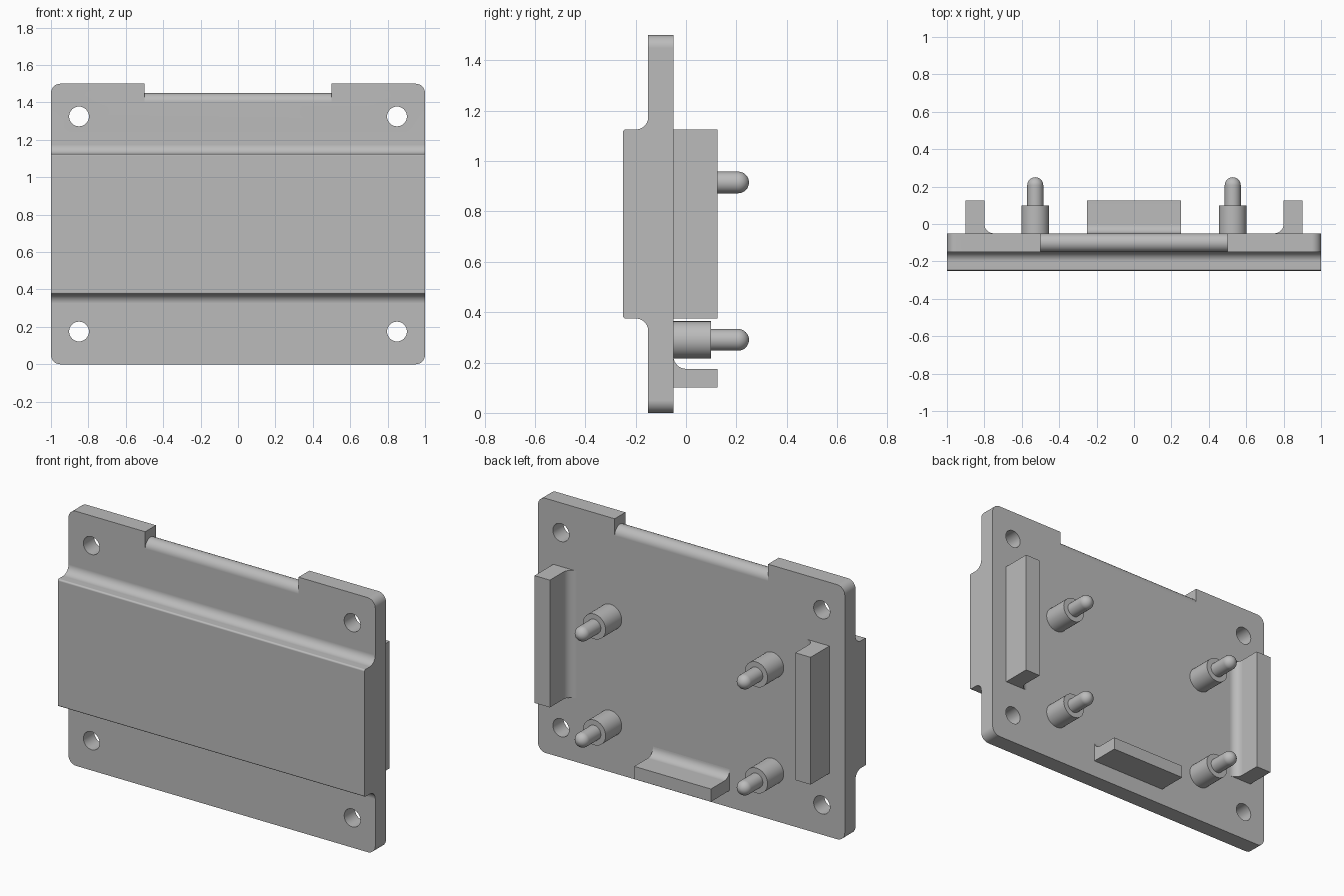
import bpy, bmesh
from math import sin, cos, pi, radians
from mathutils import Vector

if "Cube" in bpy.data.objects:
    bpy.data.objects.remove(bpy.data.objects["Cube"])

grey = bpy.data.materials.new("plain grey")
grey.use_nodes = True
grey.diffuse_color = (0.5, 0.5, 0.5, 1)
grey.node_tree.nodes["Principled BSDF"].inputs["Base Color"].default_value = (0.5, 0.5, 0.5, 1)


def arc(u, v, r, start, end, n=10):
    """Points on an arc, angles in degrees."""
    angles = [radians(start + (end - start) * i / n) for i in range(n + 1)]
    return [(u + r * cos(a), v + r * sin(a)) for a in angles]


def to_object(name, bm):
    bmesh.ops.recalc_face_normals(bm, faces=bm.faces)
    mesh = bpy.data.meshes.new(name)
    bm.to_mesh(mesh)
    bm.free()
    mesh.materials.append(grey)
    ob = bpy.data.objects.new(name, mesh)
    bpy.context.collection.objects.link(ob)
    return ob


def prism(profile, place, sweep):
    """Extrude a closed 2D profile; place maps (u, v) to 3D."""
    bm = bmesh.new()
    face = bm.faces.new([bm.verts.new(place(u, v)) for u, v in profile])
    new = bmesh.ops.extrude_face_region(bm, geom=[face])["geom"]
    verts = [g for g in new if isinstance(g, bmesh.types.BMVert)]
    bmesh.ops.translate(bm, verts=verts, vec=Vector(sweep))
    return bm


def activate(ob):
    bpy.ops.object.select_all(action='DESELECT')
    ob.select_set(True)
    bpy.context.view_layer.objects.active = ob


def finish(ob):
    activate(ob)
    bpy.ops.object.shade_smooth_by_angle(angle=radians(30))
    mod = ob.modifiers.new("flat faces", 'WEIGHTED_NORMAL')
    mod.keep_sharp = True


def cut(ob, cutter):
    mod = ob.modifiers.new("cut", 'BOOLEAN')
    mod.operation = 'DIFFERENCE'
    mod.solver = 'EXACT'
    mod.object = cutter
    activate(ob)
    bpy.ops.object.modifier_apply(modifier=mod.name)
    bpy.data.objects.remove(cutter)


BACK, FRONT, RAISED = -0.05, -0.15, -0.25

# Plate with raised front band: side profile swept across the width
side = [(BACK, 0), (BACK, 1.5), (FRONT, 1.5)]
side += arc(-0.2, 1.175, 0.05, 0, -90)
side += arc(RAISED + 0.01, 1.115, 0.01, 90, 180, 4)
side += arc(RAISED + 0.01, 0.385, 0.01, 180, 270, 4)
side += arc(-0.2, 0.325, 0.05, 90, 0)
side += [(FRONT, 0)]
bm = prism(side, lambda u, v: (-1, u, v), (2, 0, 0))

# Rounded outer corners of the plate
corners = [e for e in bm.edges
           if all(abs(v.co.z - 0.75) > 0.74 for v in e.verts)
           and abs(e.verts[0].co.y - e.verts[1].co.y) > 0.05]
bmesh.ops.bevel(bm, geom=corners, offset=0.05, segments=8, profile=0.5, affect='EDGES')
plate = to_object("mounting_plate", bm)

# Screw holes
for x in (-0.85, 0.85):
    for z in (0.175, 1.325):
        circle = arc(x, z, 0.053, 0, 360, 32)[:-1]
        cut(plate, to_object("hole_cutter", prism(
            circle, lambda u, v: (u, -0.3, v), (0, 0.4, 0))))

# Notch in the top edge, leaving a rounded rail
notch = [(-0.2, 1.4)] + arc(-0.1, 1.4, 0.05, 180, 0, 16) + [(0, 1.4), (0, 1.6), (-0.2, 1.6)]
cut(plate, to_object("notch_cutter", prism(
    notch, lambda u, v: (-0.5, u, v), (1, 0, 0))))
finish(plate)


def rib_profile(thick):
    """Rib standing on the back, with a fillet on its inner side."""
    return ([(0, BACK), (0, 0.125), (thick, 0.125)]
            + arc(thick + 0.05, 0, 0.05, 180, 270))


# Side ribs, fillet toward the centre
for name, s in (("left_rib", 1), ("right_rib", -1)):
    finish(to_object(name, prism(
        rib_profile(0.1), lambda u, v: (s * (0.9 - u), v, 0.375), (0, 0, 0.75))))

# Bottom lip, fillet on its upper side
finish(to_object("bottom_lip", prism(
    rib_profile(0.075), lambda u, v: (-0.25, v, 0.1 + u), (0.5, 0, 0))))


def post(name, x, z):
    """Stepped post with a domed pin, turned around the y axis."""
    outline = [(0, BACK), (0.074, BACK), (0.074, 0.1), (0.043, 0.1)]
    outline += arc(0, 0.207, 0.043, 0, 90, 8)
    bm = bmesh.new()
    verts = [bm.verts.new((x + r, y, z)) for r, y in outline]
    edges = [bm.edges.new(pair) for pair in zip(verts, verts[1:])]
    bmesh.ops.spin(bm, geom=verts + edges, cent=(x, 0, z), axis=(0, 1, 0),
                   angle=2 * pi, steps=32)
    bmesh.ops.remove_doubles(bm, verts=bm.verts, dist=0.0001)
    finish(to_object(name, bm))


# Four back posts
for side_name, x in (("left", 0.528), ("right", -0.528)):
    for level, z in (("lower", 0.29), ("upper", 0.915)):
        post(f"{side_name}_{level}_post", x, z)
